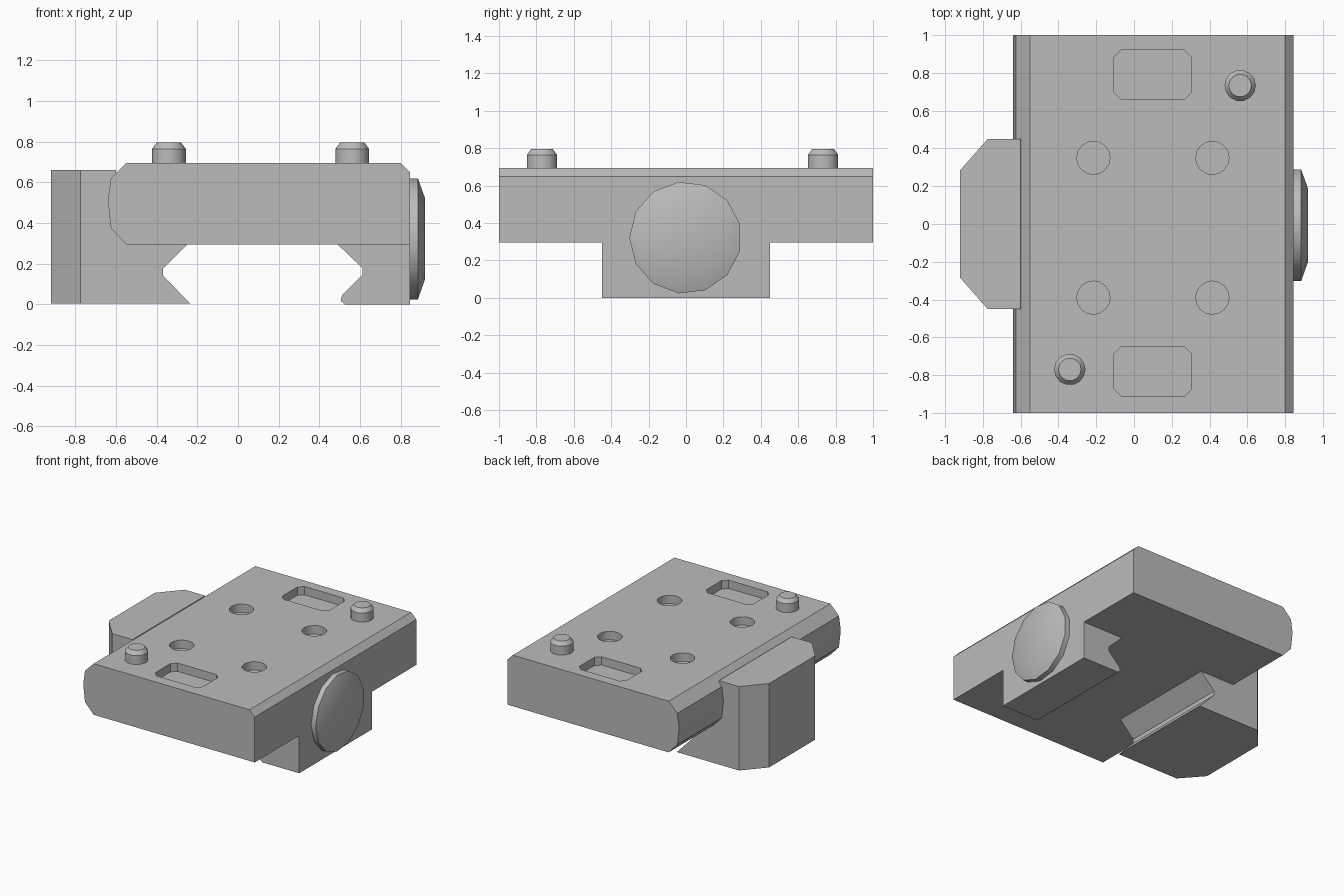
import bpy, bmesh, math
from mathutils import Vector, Matrix

if "Cube" in bpy.data.objects:
    bpy.data.objects.remove(bpy.data.objects["Cube"])

grey = bpy.data.materials.new("plain grey")
grey.diffuse_color = (0.5, 0.5, 0.5, 1)
grey.use_nodes = True
grey.node_tree.nodes["Principled BSDF"].inputs["Base Color"].default_value = grey.diffuse_color


def make_object(name, bm):
    bmesh.ops.recalc_face_normals(bm, faces=bm.faces)
    mesh = bpy.data.meshes.new(name)
    bm.to_mesh(mesh)
    bm.free()
    mesh.materials.append(grey)
    obj = bpy.data.objects.new(name, mesh)
    bpy.context.collection.objects.link(obj)
    return obj


def extrude(bm, points, offset):
    """Solid made by sweeping a closed outline along an offset."""
    face = bm.faces.new([bm.verts.new(p) for p in points])
    new = bmesh.ops.extrude_face_region(bm, geom=[face])["geom"]
    verts = [v for v in new if isinstance(v, bmesh.types.BMVert)]
    bmesh.ops.translate(bm, verts=verts, vec=offset)


def side_profile(points, half):
    bm = bmesh.new()
    extrude(bm, [(x, -half, z) for x, z in points], Vector((0, 2 * half, 0)))
    return bm


def turned(name, rings, sides, matrix, phase=0.0):
    """Stack of (radius, height) rings, capped at both ends."""
    bm = bmesh.new()
    loops = []
    for r, h in rings:
        angles = [phase + math.tau * i / sides for i in range(sides)]
        loops.append([bm.verts.new(matrix @ Vector((r * math.cos(a), r * math.sin(a), h)))
                      for a in angles])
    for a, b in zip(loops, loops[1:]):
        for i in range(sides):
            j = (i + 1) % sides
            bm.faces.new((a[i], a[j], b[j], b[i]))
    bm.faces.new(loops[0])
    bm.faces.new(loops[-1])
    return make_object(name, bm)


# Main plate with a rounded left edge and a chamfered right edge
plate = make_object("mounting_plate", side_profile(
    [(-0.55, 0.295), (0.845, 0.295), (0.845, 0.65), (0.80, 0.695), (-0.55, 0.695),
     (-0.625, 0.62), (-0.64, 0.515), (-0.635, 0.46), (-0.625, 0.375)], 1.0))

# Cutter for the shallow round holes and the two clipped-corner pockets
bm = bmesh.new()
FLOOR, UP = 0.63, Vector((0, 0, 0.2))
for x in (-0.215, 0.415):
    for y in (-0.39, 0.35):
        extrude(bm, [(x + 0.088 * math.cos(math.tau * i / 16),
                      y + 0.088 * math.sin(math.tau * i / 16), FLOOR) for i in range(16)], UP)
for y in (-0.78, 0.79):
    w, d, c = 0.205, 0.13, 0.037
    outline = [(w - c, -d), (w, c - d), (w, d - c), (w - c, d),
               (c - w, d), (-w, d - c), (-w, c - d), (c - w, -d)]
    extrude(bm, [(0.10 + px, y + py, FLOOR) for px, py in outline], UP)
cutter = make_object("pocket_cutter", bm)
cutter.hide_render = True
cut = plate.modifiers.new("pockets", 'BOOLEAN')
cut.operation = 'DIFFERENCE'
cut.solver = 'EXACT'
cut.object = cutter
bpy.context.view_layer.objects.active = plate
bpy.ops.object.modifier_apply(modifier=cut.name)
bpy.data.objects.remove(cutter)

# Fixed jaw under the right edge
make_object("fixed_jaw", side_profile(
    [(0.845, 0.295), (0.845, 0), (0.525, 0), (0.505, 0.017), (0.512, 0.045),
     (0.612, 0.145), (0.612, 0.178), (0.49, 0.295)], 0.45))

# Clamp on the left, with its outer corners cut off
bm = side_profile(
    [(-0.92, 0.003), (-0.235, 0.003), (-0.37, 0.143), (-0.37, 0.175), (-0.25, 0.295),
     (-0.55, 0.295), (-0.60, 0.35), (-0.60, 0.66), (-0.92, 0.66)], 0.45)
for s in (-1, 1):
    geom = bm.verts[:] + bm.edges[:] + bm.faces[:]
    res = bmesh.ops.bisect_plane(bm, geom=geom, plane_co=(-0.775, s * 0.45, 0),
                                 plane_no=(-0.165, s * 0.145, 0), clear_outer=True)
    edges = [e for e in res["geom_cut"] if isinstance(e, bmesh.types.BMEdge)]
    bmesh.ops.holes_fill(bm, edges=edges, sides=0)
make_object("clamp_jaw", bm)

# Domed screw head on the right side
turned("screw_head", [(0.30, 0), (0.30, 0.04), (0.20, 0.075)], 13,
       Matrix.Translation((0.845, -0.003, 0.322)) @ Matrix.Rotation(math.pi / 2, 4, 'Y'),
       math.pi / 2 + math.pi)

# Locating pins
for i, (x, y) in enumerate([(-0.34, -0.77), (0.562, 0.733)]):
    turned(f"locating_pin_{i + 1}", [(0.083, 0), (0.083, 0.075), (0.06, 0.105)], 14,
           Matrix.Translation((x, y, 0.69)))

# Smooth the rounded parts, keeping the edges crisp
for obj in bpy.context.collection.objects:
    obj.select_set(True)
bpy.ops.object.shade_smooth_by_angle(angle=math.radians(35))
